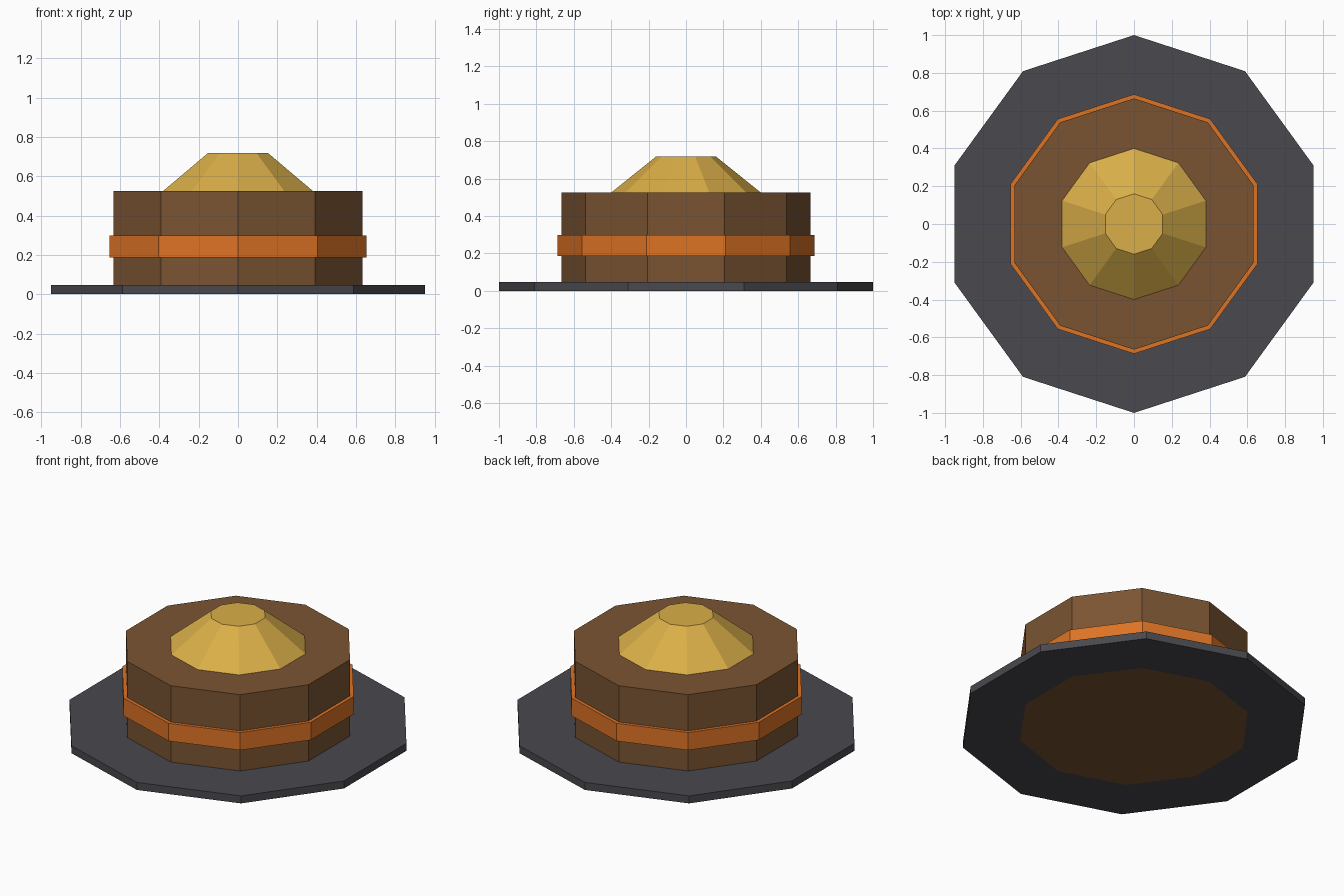
import bpy, bmesh, math

if "Cube" in bpy.data.objects:
    bpy.data.objects.remove(bpy.data.objects["Cube"])

SIDES = 10


def material(name, rgb):
    # sRGB 0-255 to linear
    m = bpy.data.materials.new(name)
    lin = [(c / 255 / 12.92) if c < 11 else ((c / 255 + 0.055) / 1.055) ** 2.4 for c in rgb]
    m.diffuse_color = (*lin, 1)
    m.use_nodes = True
    m.node_tree.nodes["Principled BSDF"].inputs["Base Color"].default_value = m.diffuse_color
    return m


def lathe(name, profile, mat, closed=False):
    """Ten-sided lathe of (radius, z) points; closed makes a hollow ring, otherwise ends are capped."""
    bm = bmesh.new()
    rings = []
    for r, z in profile:
        angles = [math.pi / 2 + 2 * math.pi * i / SIDES for i in range(SIDES)]
        rings.append([bm.verts.new((r * math.cos(a), r * math.sin(a), z)) for a in angles])
    pairs = list(zip(rings, rings[1:]))
    if closed:
        pairs.append((rings[-1], rings[0]))
    else:
        bm.faces.new(rings[0])
        bm.faces.new(rings[-1])
    for a, b in pairs:
        for i in range(SIDES):
            j = (i + 1) % SIDES
            bm.faces.new((a[i], a[j], b[j], b[i]))
    bmesh.ops.recalc_face_normals(bm, faces=bm.faces)
    me = bpy.data.meshes.new(name)
    bm.to_mesh(me)
    bm.free()
    me.materials.append(mat)
    ob = bpy.data.objects.new(name, me)
    bpy.context.collection.objects.link(ob)
    return ob


def ring(name, r_in, r_out, z0, z1, mat):
    return lathe(name, [(r_in, z0), (r_out, z0), (r_out, z1), (r_in, z1)], mat, closed=True)


charcoal = material("charcoal", (73, 72, 78))
brown = material("brown", (122, 84, 50))
orange = material("orange", (222, 115, 37))
gold = material("gold", (218, 175, 72))

# Flat base plate around the drum, whose underside is flush with it
ring("base_plate", 0.665, 1.0, 0.0, 0.047, charcoal)
# Main drum
lathe("drum", [(0.665, 0.0), (0.665, 0.525)], brown)
# Band around the drum
ring("band", 0.66, 0.687, 0.187, 0.298, orange)
# Tapered cap
lathe("cap", [(0.40, 0.525), (0.16, 0.718)], gold)
